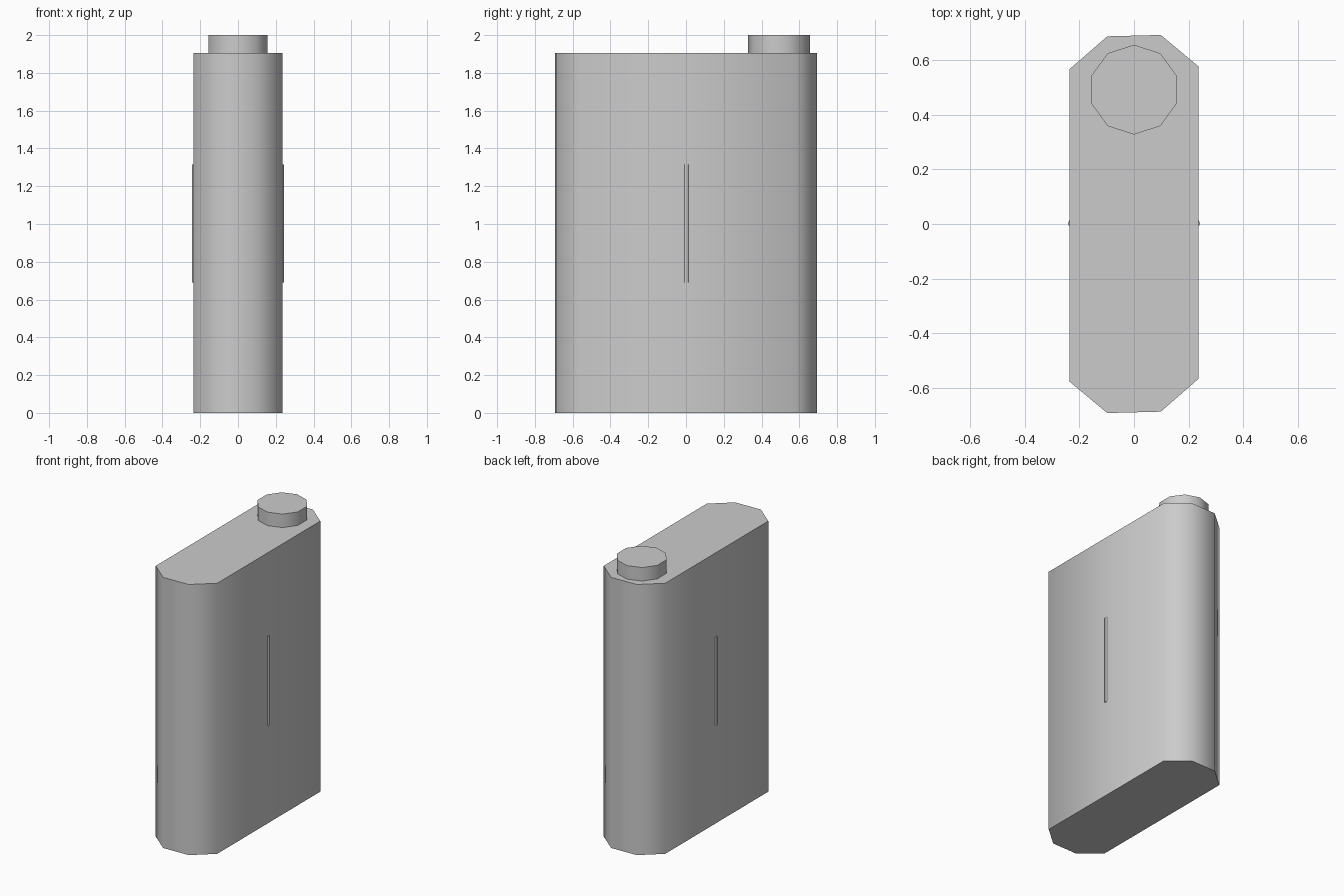
import bpy
import bmesh
import math

cube = bpy.data.objects.get("Cube")
if cube:
    bpy.data.objects.remove(cube, do_unlink=True)

grey = bpy.data.materials.new("light grey")
grey.use_nodes = True
grey.diffuse_color = (0.6, 0.6, 0.6, 1)
grey.node_tree.nodes["Principled BSDF"].inputs["Base Color"].default_value = (0.6, 0.6, 0.6, 1)


def prism(name, outline, bottom, top):
    """Extrude a counter-clockwise outline upward, rounded sides and crisp ends."""
    bm = bmesh.new()
    base = bm.faces.new([bm.verts.new((x, y, bottom)) for x, y in outline])
    lid = bmesh.ops.extrude_face_region(bm, geom=[base], use_keep_orig=True)
    for v in lid["geom"]:
        if isinstance(v, bmesh.types.BMVert):
            v.co.z = top
    bmesh.ops.recalc_face_normals(bm, faces=bm.faces)
    mesh = bpy.data.meshes.new(name)
    bm.to_mesh(mesh)
    bm.free()
    mesh.materials.append(grey)
    obj = bpy.data.objects.new(name, mesh)
    bpy.context.collection.objects.link(obj)
    bpy.ops.object.select_all(action='DESELECT')
    obj.select_set(True)
    bpy.context.view_layer.objects.active = obj
    bpy.ops.object.shade_smooth_by_angle(angle=math.radians(65))
    return obj


def ring(cx, cy, radius, sides):
    """Regular polygon with one corner pointing to the back."""
    angles = [math.pi / 2 + math.tau * i / sides for i in range(sides)]
    return [(cx + radius * math.cos(a), cy + radius * math.sin(a)) for a in angles]


# Flat body with chamfered ends, repeated by a half turn
half = [(0.236, -0.568), (0.236, 0.578), (0.098, 0.693), (-0.098, 0.688)]
prism("body", half + [(-x, -y) for x, y in half], 0, 1.905)

# Ten-sided cap near the back
prism("cap", ring(0, 0.4925, 0.1645, 10), 1.905, 2)

# Thin raised seam on each broad side
for side, label in ((1, "left"), (-1, "right")):
    prism(label + "_seam", ring(side * 0.229, 0.002, 0.0135, 8), 0.69, 1.315)
